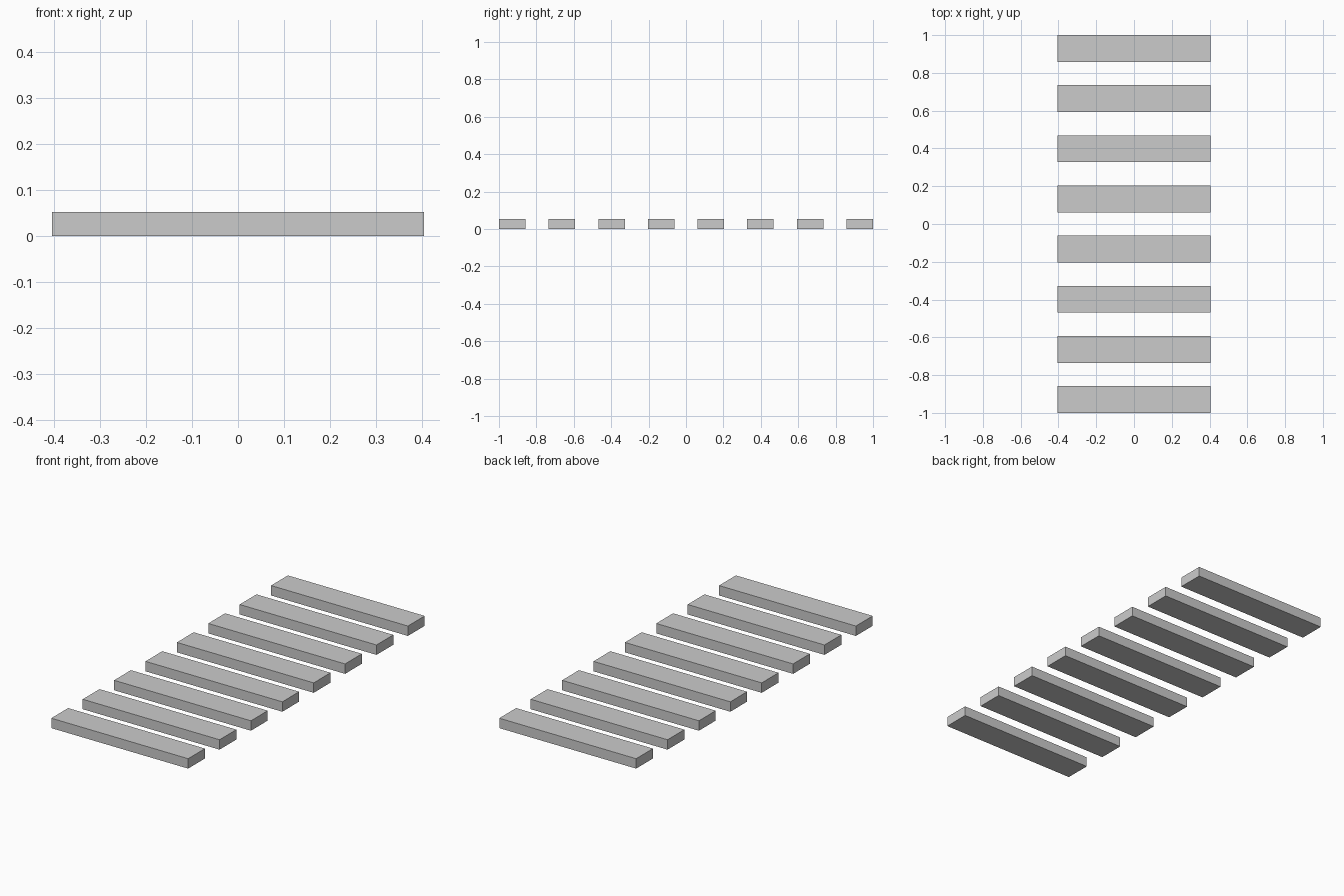
import bpy

if "Cube" in bpy.data.objects:
    bpy.data.objects.remove(bpy.data.objects["Cube"])

COUNT = 8
WIDTH, DEPTH, HEIGHT = 0.81, 0.142, 0.053
FIRST = -1 + DEPTH / 2
PITCH = (2 - DEPTH) / (COUNT - 1)

# Row of evenly spaced flat slats
for i in range(COUNT):
    bpy.ops.mesh.primitive_cube_add(size=1, location=(0, FIRST + i * PITCH, HEIGHT / 2))
    slat = bpy.context.object
    slat.name = f"slat_{i + 1}"
    slat.scale = (WIDTH, DEPTH, HEIGHT)
    bpy.ops.object.transform_apply(location=False, rotation=False, scale=True)
